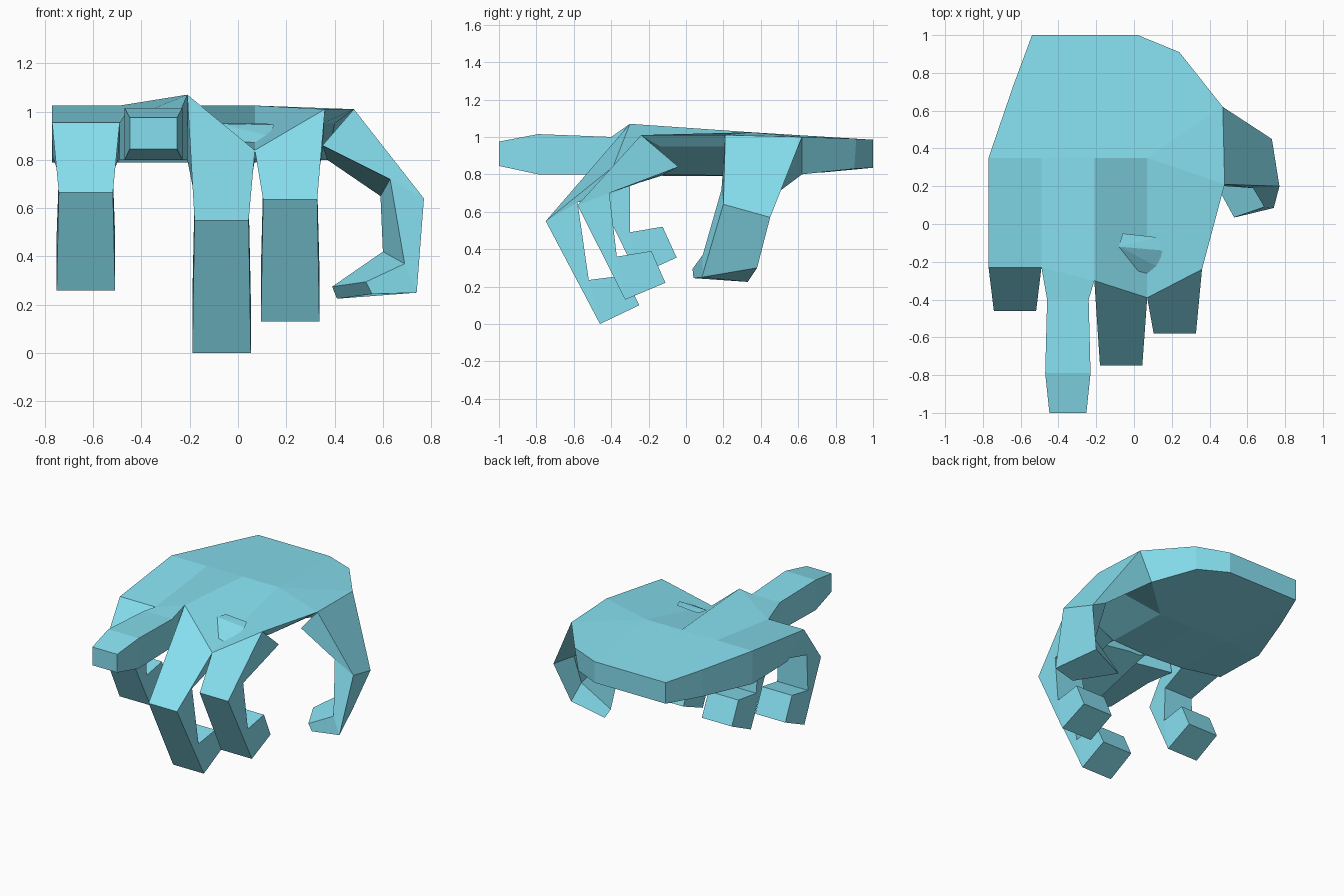
import bpy, bmesh

if "Cube" in bpy.data.objects:
    bpy.data.objects.remove(bpy.data.objects["Cube"])

mat = bpy.data.materials.new("blue_skin")
mat.diffuse_color = (0.24, 0.74, 0.87, 1)
mat.use_nodes = True
mat.node_tree.nodes["Principled BSDF"].inputs["Base Color"].default_value = mat.diffuse_color


def make(name, verts, faces):
    """Flat-shaded mesh object with consistent outward normals."""
    bm = bmesh.new()
    vs = [bm.verts.new(v) for v in verts]
    for f in faces:
        bm.faces.new([vs[i] for i in f])
    bmesh.ops.triangulate(bm, faces=[f for f in bm.faces if len(f.verts) > 4])
    bmesh.ops.recalc_face_normals(bm, faces=bm.faces)
    me = bpy.data.meshes.new(name)
    bm.to_mesh(me)
    bm.free()
    me.materials.append(mat)
    ob = bpy.data.objects.new(name, me)
    bpy.context.collection.objects.link(ob)
    return ob


def loft(name, rings):
    """Skin four-cornered sections and cap both ends."""
    verts = [v for r in rings for v in r]
    faces = [(0, 1, 2, 3), tuple(len(verts) - 4 + k for k in range(4))]
    for i in range(0, len(verts) - 4, 4):
        for k in range(4):
            j = (k + 1) % 4
            faces.append((i + k, i + j, i + 4 + j, i + 4 + k))
    make(name, verts, faces)


# palm: rim points (x, y, top z, bottom x, bottom y, bottom z), clockwise from the wrist
rim = [(-.54, 1, .985, -.54, 1, .835), (.02, 1, .985, .02, 1, .835),
       (.24, .91, .99, .22, .90, .83), (.47, .62, 1.0, .37, .62, .80),
       (.48, .21, 1.01, .40, .21, .95), (.36, -.24, 1.01, .35, -.14, .95),
       (.07, -.39, .84, .07, -.12, .80), (-.21, -.30, 1.07, -.21, -.12, .79),
       (-.49, -.23, .955, -.49, -.10, .79), (-.77, -.23, .955, -.77, -.04, .80),
       (-.77, .35, 1.025, -.77, .35, .79), (-.64, .73, 1.0, -.64, .73, .81)]
n = len(rim)
verts = [p[:3] for p in rim] + [p[3:] for p in rim]
verts += [(x, .35, z) for z in (1.025, .79) for x in (-.49, -.21, .07)]
u, m, k = 2 * n, 2 * n + 1, 2 * n + 2      # inner points on the knuckle crease
faces = [(10, u, 0, 11), (u, m, k, 1, 0), (k, 3, 2, 1), (k, 4, 3), (9, 8, u, 10),
         (u, m, 7, 8), (6, k, m, 7), (5, 4, k, 6)]
faces += [tuple(i + 3 if i >= u else i + n for i in f) for f in faces]
faces += [(i, (i + 1) % n, (i + 1) % n + n, i + n) for i in range(n)]
make("palm", verts, faces)


# curled fingers: first ring given, then (outer, inner) side-profile pairs
def curled(name, base, cx, pairs):
    rings = [base]
    for half, (oy, oz), (iy, iz) in zip((.112, .121, .118), pairs[::2], pairs[1::2]):
        rings.append([(cx - half, oy, oz), (cx + half, oy, oz),
                      (cx + half, iy, iz), (cx - half, iy, iz)])
    loft(name, rings)


curled("little_finger",
       [(-.77, -.23, .955), (-.49, -.23, .955), (-.49, -.04, .82), (-.77, -.04, .82)], -.63,
       [(-.46, .665), (-.30, .74), (-.26, .26), (-.30, .49), (-.05, .355), (-.125, .52)])
curled("middle_finger",
       [(-.21, -.30, 1.07), (.07, -.39, .84), (.07, -.20, .80), (-.21, -.14, .80)], -.068,
       [(-.75, .55), (-.58, .65), (-.46, .0), (-.52, .235), (-.25, .10), (-.325, .26)])
curled("index_finger",
       [(.07, -.39, .84), (.36, -.24, 1.01), (.35, -.04, .84), (.08, -.12, .80)], .216,
       [(-.58, .635), (-.41, .70), (-.325, .13), (-.37, .36), (-.11, .22), (-.185, .39)])


# straight ring finger
def box_ring(y, half, z0, z1):
    return [(-.35 - half, y, z1), (-.35 + half, y, z1), (-.35 + half, y, z0), (-.35 - half, y, z0)]


loft("ring_finger", [
    [(-.49, -.23, .955), (-.21, -.30, 1.07), (-.21, -.26, .80), (-.49, -.20, .80)],
    box_ring(-.40, .11, .80, 1.0), box_ring(-.79, .12, .80, 1.015), box_ring(-1, .098, .845, .975)])

# thumb: front outer, back outer, back inner, front inner corners
loft("thumb", [
    [(.48, .21, 1.01), (.47, .62, 1.0), (.37, .62, .80), (.35, .21, .86)],
    [(.77, .20, .64), (.73, .45, .57), (.59, .42, .65), (.63, .19, .72)],
    [(.74, .085, .25), (.64, .38, .30), (.60, .32, .42), (.69, .09, .37)],
    [(.555, .04, .245), (.41, .33, .225), (.39, .29, .275), (.53, .035, .295)]])

# small pointed bump in the dip between two knuckles
top = [(-.06, -.05), (.12, -.07), (.15, -.14), (.13, -.23), (-.08, -.12)]
make("knuckle_bump", [(x, y, z) for (x, y), z in zip(top, (.95, .95, .945, .90, .95))]
     + [(.07, -.31, .84)],
     [(0, 1, 2, 3, 4)] + [(i, (i + 1) % 5, 5) for i in range(5)])
